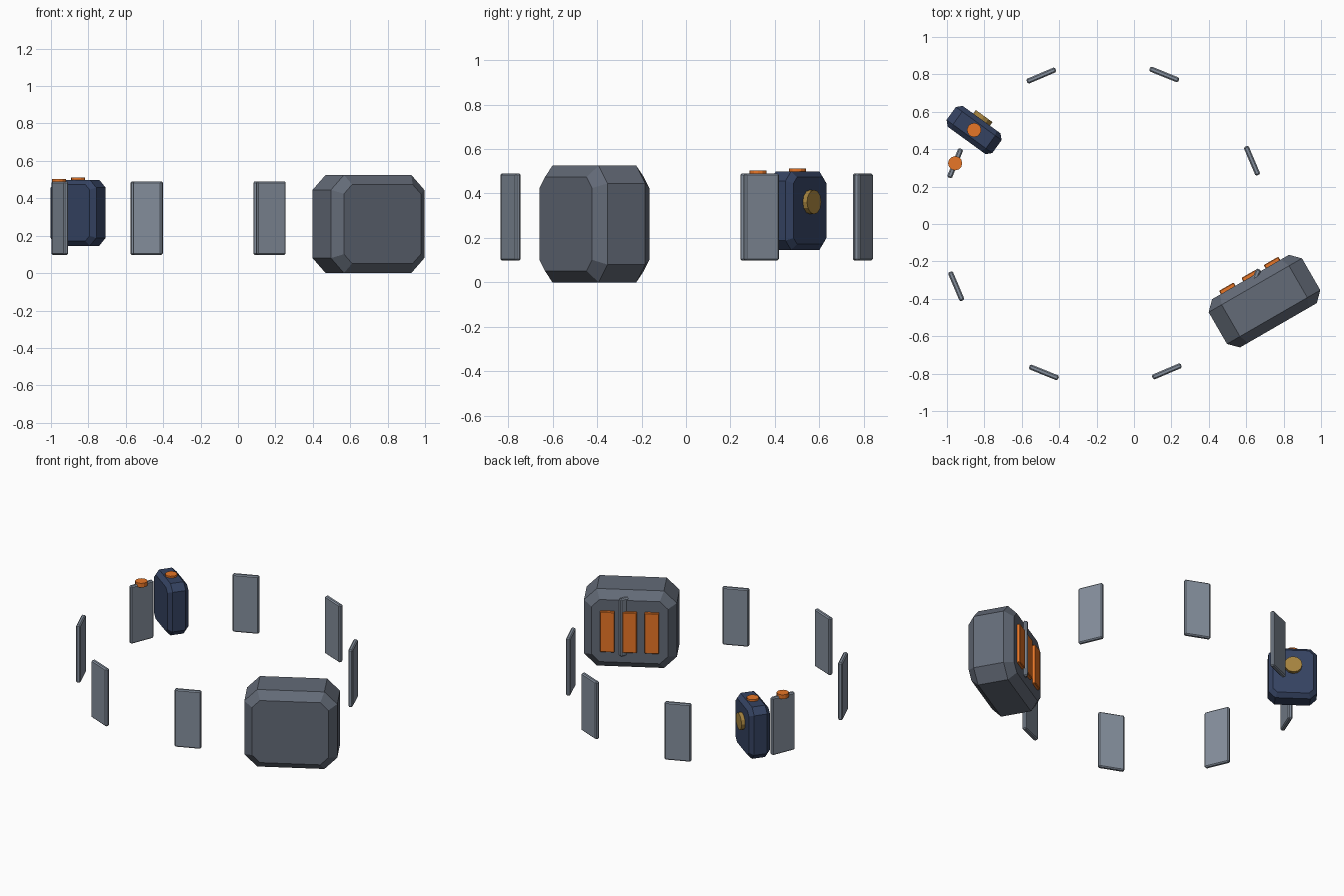
import bpy, bmesh
from math import radians, sin, cos
from mathutils import Matrix, Vector

if "Cube" in bpy.data.objects:
    bpy.data.objects.remove(bpy.data.objects["Cube"])


def material(name, rgb):
    m = bpy.data.materials.new(name)
    m.diffuse_color = (*rgb, 1)
    m.use_nodes = True
    m.node_tree.nodes["Principled BSDF"].inputs["Base Color"].default_value = m.diffuse_color
    return m


orange = material("orange", (0.8, 0.18, 0.02))
navy = material("navy", (0.035, 0.055, 0.12))
gold = material("gold", (0.38, 0.23, 0.05))
dark_grey = material("dark_grey", (0.125, 0.145, 0.185))
steel = material("steel", (0.23, 0.27, 0.33))


def finish(bm, name, matrix, mat):
    bmesh.ops.recalc_face_normals(bm, faces=bm.faces)
    me = bpy.data.meshes.new(name)
    bm.to_mesh(me)
    bm.free()
    ob = bpy.data.objects.new(name, me)
    ob.matrix_world = matrix
    me.materials.append(mat)
    bpy.context.collection.objects.link(ob)
    return ob


def place(x, y, z, degrees):
    return Matrix.Translation((x, y, z)) @ Matrix.Rotation(radians(degrees), 4, 'Z')


def case(name, matrix, hx, hy, hz, cut, inset, mat):
    """Octagonal slab along y with chamfered front and back rims."""
    bm = bmesh.new()
    rings = []
    for y, d in ((-hy, inset), (inset - hy, 0), (hy - inset, 0), (hy, inset)):
        a, b, c = hx - d, hz - d, cut - d * 0.586
        pts = [(a, b - c), (a - c, b), (c - a, b), (-a, b - c),
               (-a, c - b), (c - a, -b), (a - c, -b), (a, c - b)]
        rings.append([bm.verts.new((x, y, z)) for x, z in pts])
    for r, s in zip(rings, rings[1:]):
        for i in range(8):
            j = (i + 1) % 8
            bm.faces.new((r[i], r[j], s[j], s[i]))
    bm.faces.new(rings[0])
    bm.faces.new(rings[-1])
    return finish(bm, name, matrix, mat)


def box(name, matrix, size, bevel, mat):
    bm = bmesh.new()
    bmesh.ops.create_cube(bm, size=1)
    bmesh.ops.scale(bm, vec=Vector(size), verts=bm.verts)
    bmesh.ops.bevel(bm, geom=bm.edges[:], offset=bevel, segments=1, affect='EDGES')
    return finish(bm, name, matrix, mat)


def disc(name, matrix, radius, depth, mat):
    bm = bmesh.new()
    bmesh.ops.create_cone(bm, cap_ends=True, segments=12,
                          radius1=radius, radius2=radius, depth=depth)
    return finish(bm, name, matrix, mat)


# Ring of eight upright panels
for k in range(8):
    deg = 23 + 45 * k
    a = radians(deg)
    x, y = -0.16 + 0.859 * cos(a), 0.003 + 0.859 * sin(a)
    box(f"ring_panel_{k + 1}", place(x, y, 0.294, deg), (0.028, 0.167, 0.392), 0.007, steel)
    # Button on top of one panel
    if k == 3:
        disc("panel_button", place(x, y, 0.49, 0), 0.038, 0.028, orange)

# Large case with three strips on its inner face
big = place(0.6975, -0.4125, 0.2625, 30)
case("large_case", big, 0.288, 0.149, 0.2625, 0.08, 0.051, dark_grey)
for i in (-1, 0, 1):
    box(f"case_strip_{i + 2}", big @ Matrix.Translation((0.138 * i, 0.154, 0)),
        (0.09, 0.03, 0.275), 0.004, orange)

# Small pack with a round knob on its face and a button on top
small = place(-0.855, 0.5025, 0.3225, -36)
case("small_pack", small, 0.151, 0.0685, 0.1765, 0.042, 0.026, navy)
disc("pack_knob", small @ Matrix.Translation((0, 0.076, 0.039)) @ Matrix.Rotation(radians(90), 4, 'X'),
     0.055, 0.032, gold)
disc("pack_button", small @ Matrix.Translation((0, 0, 0.176)), 0.038, 0.026, orange)
